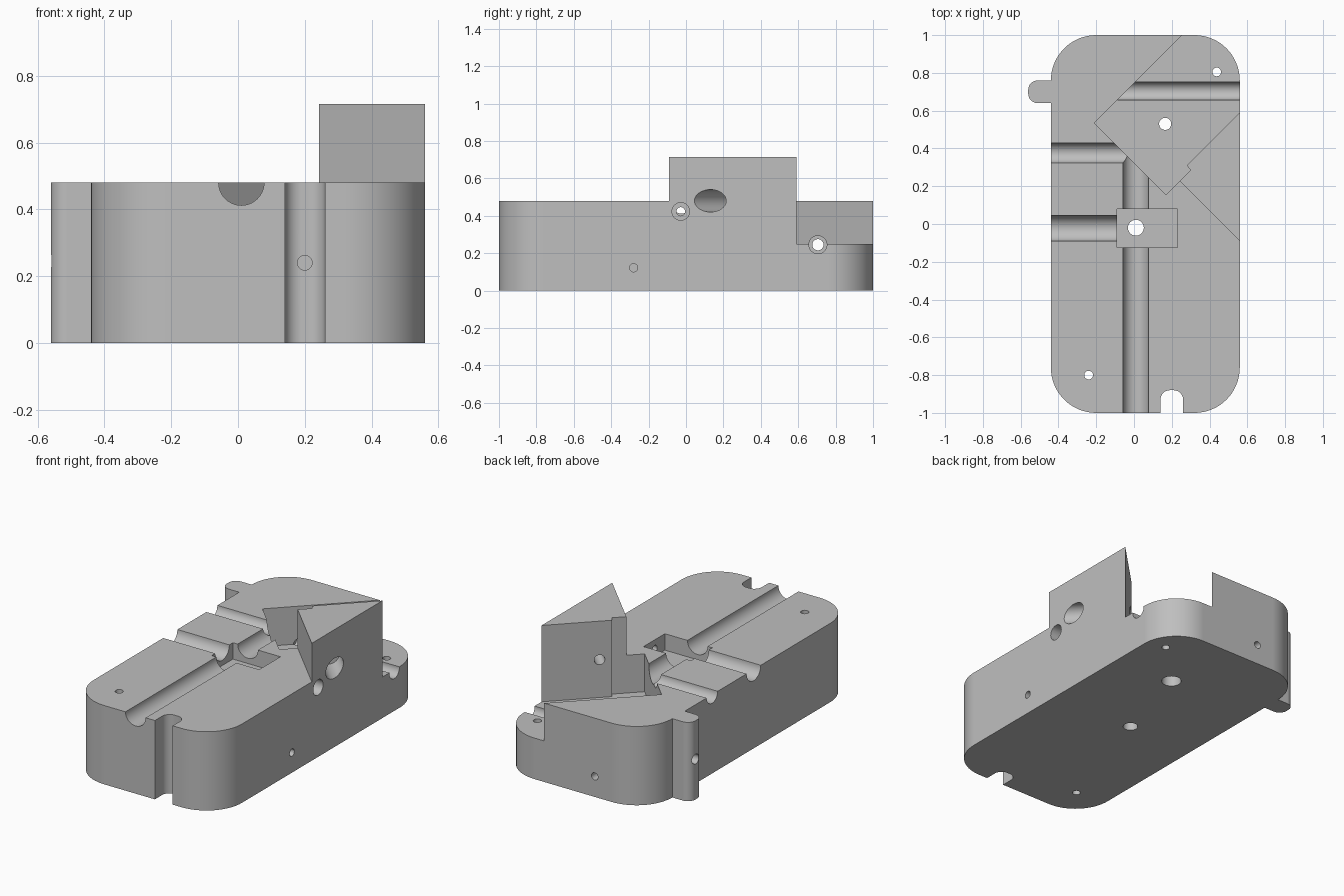
import bpy, bmesh
from math import cos, sin, pi
from mathutils import Vector

if "Cube" in bpy.data.objects:
    bpy.data.objects.remove(bpy.data.objects["Cube"])

TOP, FLOOR, PEAK = 0.48, 0.25, 0.715

grey = bpy.data.materials.new("machined_grey")
grey.use_nodes = True
grey.diffuse_color = (0.52, 0.52, 0.52, 1)
grey.node_tree.nodes["Principled BSDF"].inputs["Base Color"].default_value = grey.diffuse_color


def finish(name, bm):
    bmesh.ops.recalc_face_normals(bm, faces=bm.faces)
    mesh = bpy.data.meshes.new(name)
    bm.to_mesh(mesh)
    bm.free()
    mesh.materials.append(grey)
    obj = bpy.data.objects.new(name, mesh)
    bpy.context.collection.objects.link(obj)
    return obj


def prism(name, outline, z0, z1):
    """Extrude an outline in plan from z0 up to z1."""
    bm = bmesh.new()
    face = bm.faces.new([bm.verts.new((x, y, z0)) for x, y in outline])
    up = bmesh.ops.extrude_face_region(bm, geom=[face])["geom"]
    bmesh.ops.translate(bm, vec=(0, 0, z1 - z0),
                        verts=[v for v in up if isinstance(v, bmesh.types.BMVert)])
    return finish(name, bm)


def rounded(x0, x1, y0, y1, radius, steps=16):
    """Rectangle outline with round corners."""
    corners = [(x1, y1, -1, -1), (x0, y1, 1, -1), (x0, y0, 1, 1), (x1, y0, -1, 1)]
    points = []
    for quarter, (cx, cy, sx, sy) in enumerate(corners):
        for i in range(steps + 1):
            a = (quarter + i / steps) * pi / 2
            points.append((cx + sx * radius + radius * cos(a),
                           cy + sy * radius + radius * sin(a)))
    return points


def box(x0, x1, y0, y1):
    return [(x0, y0), (x1, y0), (x1, y1), (x0, y1)]


def rod(start, end, radius):
    """Round cutter between two points."""
    a, b = Vector(start), Vector(end)
    bm = bmesh.new()
    bmesh.ops.create_cone(bm, cap_ends=True, segments=40, radius1=radius,
                          radius2=radius, depth=(b - a).length)
    turn = (b - a).to_track_quat("Z", "Y").to_matrix()
    bmesh.ops.rotate(bm, matrix=turn, verts=bm.verts)
    bmesh.ops.translate(bm, vec=(a + b) / 2, verts=bm.verts)
    return finish("cutter", bm)


def combine(body, tool, operation):
    tool.hide_render = True
    mod = body.modifiers.new(operation, "BOOLEAN")
    mod.operation, mod.solver, mod.object = operation, "EXACT", tool
    bpy.context.view_layer.objects.active = body
    bpy.ops.object.modifier_apply(modifier=mod.name)
    bpy.data.objects.remove(tool)


# Body with side tab and raised corner wedge
body = prism("fixture_block", rounded(-0.44, 0.56, -1, 1, 0.24), 0, TOP)
combine(body, prism("side_tab", rounded(-0.56, -0.3, 0.64, 0.76, 0.05), 0, TOP), "UNION")
combine(body, prism("raised_wedge", [(0.56, -0.09), (0.56, 0.65), (0.19, 0.28)],
                    0.2, PEAK), "UNION")

# Diagonal slot with corner relief, rectangular pocket, front notch
cutters = [
    prism("cutter", [(-0.21, 0.535), (0.17, 0.155), (0.3, 0.285), (0.28, 0.31),
                     (1.08, 1.11), (0.79, 1.535)], FLOOR, 1),
    prism("cutter", box(-0.09, 0.23, -0.125, 0.08), 0.38, 0.6),
    prism("cutter", rounded(0.14, 0.26, -1.2, -0.88, 0.05), -0.1, 0.6),
]

# Half-round grooves in the top and in the slot floor
cutters += [
    rod((0.01, -1.1, TOP), (0.01, 0.36, TOP), 0.068),
    rod((-0.6, -0.023, TOP), (0, -0.023, TOP), 0.068),
    rod((-0.6, 0.377, TOP), (0.02, 0.377, TOP), 0.053),
    rod((-0.13, 0.705, 0.245), (0.7, 0.705, 0.245), 0.048),
]

# Upright through holes, one counterbored from below
for x, y, r in [(-0.24, -0.8, 0.023), (0.438, 0.805, 0.023),
                (0.01, -0.02, 0.042), (0.165, 0.53, 0.032)]:
    cutters.append(rod((x, y, -0.1), (x, y, 0.6), r))
cutters.append(rod((0.165, 0.53, -0.1), (0.165, 0.53, 0.12), 0.056))

# Sideways bores: tab, pocket screw with counterbore, small blind holes
cutters += [
    rod((-0.7, 0.705, 0.245), (0, 0.705, 0.245), 0.03),
    rod((0, -0.028, 0.423), (0.7, -0.028, 0.423), 0.023),
    rod((0.42, -0.028, 0.423), (0.7, -0.028, 0.423), 0.047),
    rod((0.36, -0.28, 0.122), (0.7, -0.28, 0.122), 0.022),
    rod((0.2, -1.1, 0.24), (0.2, -0.7, 0.24), 0.022),
    rod((-0.085, 0.8, 0.125), (-0.085, 1.1, 0.125), 0.022),
]

# Stepped diagonal bore through the raised wedge
cutters += [
    rod((0.3, 0.39, TOP), (0.6, 0.09, TOP), 0.03),
    rod((0.43, 0.26, TOP), (0.7, -0.01, TOP), 0.06),
]

for cutter in cutters:
    combine(body, cutter, "DIFFERENCE")

# Smooth round faces, crisp flats
bpy.ops.object.select_all(action="DESELECT")
body.select_set(True)
bpy.context.view_layer.objects.active = body
bpy.ops.object.shade_smooth_by_angle(angle=pi / 6)
weighted = body.modifiers.new("weighted_normals", "WEIGHTED_NORMAL")
weighted.keep_sharp = True
